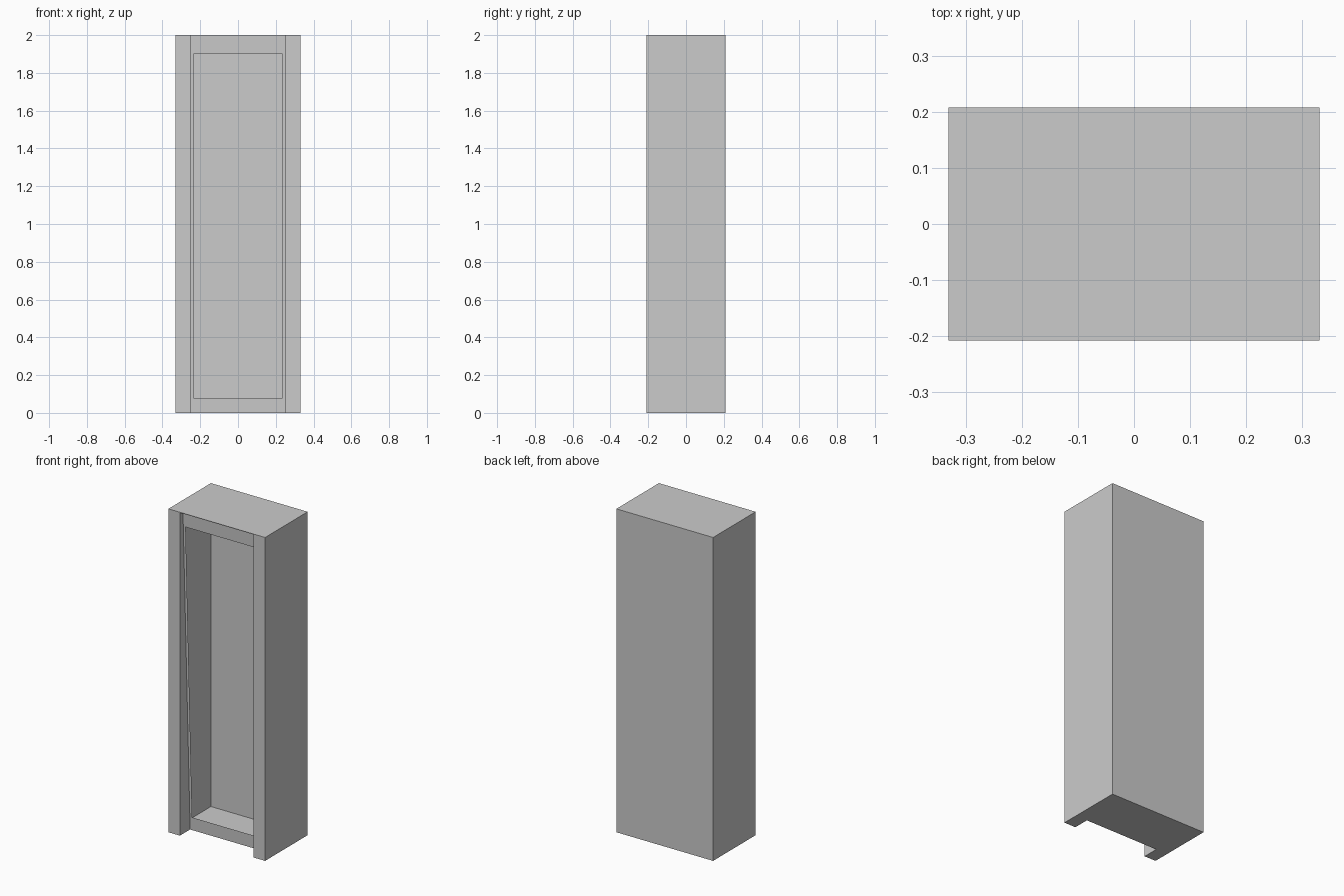
import bpy, bmesh
from mathutils import Vector

if "Cube" in bpy.data.objects:
    bpy.data.objects.remove(bpy.data.objects["Cube"])

W, D, H = 0.331, 0.208, 2.0   # half width, half depth, height


def prism(name, profile, x0, x1):
    """Extrude a (y, z) profile along x."""
    bm = bmesh.new()
    face = bm.faces.new([bm.verts.new((x0, y, z)) for y, z in profile])
    out = bmesh.ops.extrude_face_region(bm, geom=[face])
    verts = [g for g in out["geom"] if isinstance(g, bmesh.types.BMVert)]
    bmesh.ops.translate(bm, verts=verts, vec=Vector((x1 - x0, 0, 0)))
    bmesh.ops.recalc_face_normals(bm, faces=bm.faces)
    mesh = bpy.data.meshes.new(name)
    bm.to_mesh(mesh)
    bm.free()
    obj = bpy.data.objects.new(name, mesh)
    bpy.context.collection.objects.link(obj)
    return obj


def rect(y0, y1, z0, z1):
    return [(y0, z0), (y1, z0), (y1, z1), (y0, z1)]


def cut(target, cutter):
    """Subtract the cutter, apply, and remove it."""
    cutter.hide_render = True
    mod = target.modifiers.new("cut", "BOOLEAN")
    mod.operation = "DIFFERENCE"
    mod.solver = "EXACT"
    mod.object = cutter
    bpy.context.view_layer.objects.active = target
    bpy.ops.object.modifier_apply(modifier=mod.name)
    bpy.data.objects.remove(cutter)


# outer casing
casing = prism("cabinet_casing", rect(-D, D, 0, H), -W, W)

# sloping front recess between the side posts, open at the bottom,
# closed at the top by a thin lid
front, low, lid = -D - 0.1, -0.05, 0.003
y_bottom, y_top = -D + 0.1, -D + 0.03
y_low = y_bottom - (y_top - y_bottom) / H * -low
slope = [(front, low), (y_low, low), (y_top, H - lid), (front, H - lid)]
cut(casing, prism("recess_cutter", slope, -0.252, 0.252))

# opening in the sloping panel: the pocket walls are removed so the
# thin-walled casing is hollow behind it
pocket = 0.075
cut(casing, prism("opening_cutter", rect(front, pocket, 0.08, 1.9), -0.236, 0.236))
bm = bmesh.new()
bm.from_mesh(casing.data)
walls = [f for f in bm.faces if any(abs(v.co.y - pocket) < 1e-4 for v in f.verts)]
bmesh.ops.delete(bm, geom=walls, context="FACES")
bm.to_mesh(casing.data)
bm.free()
